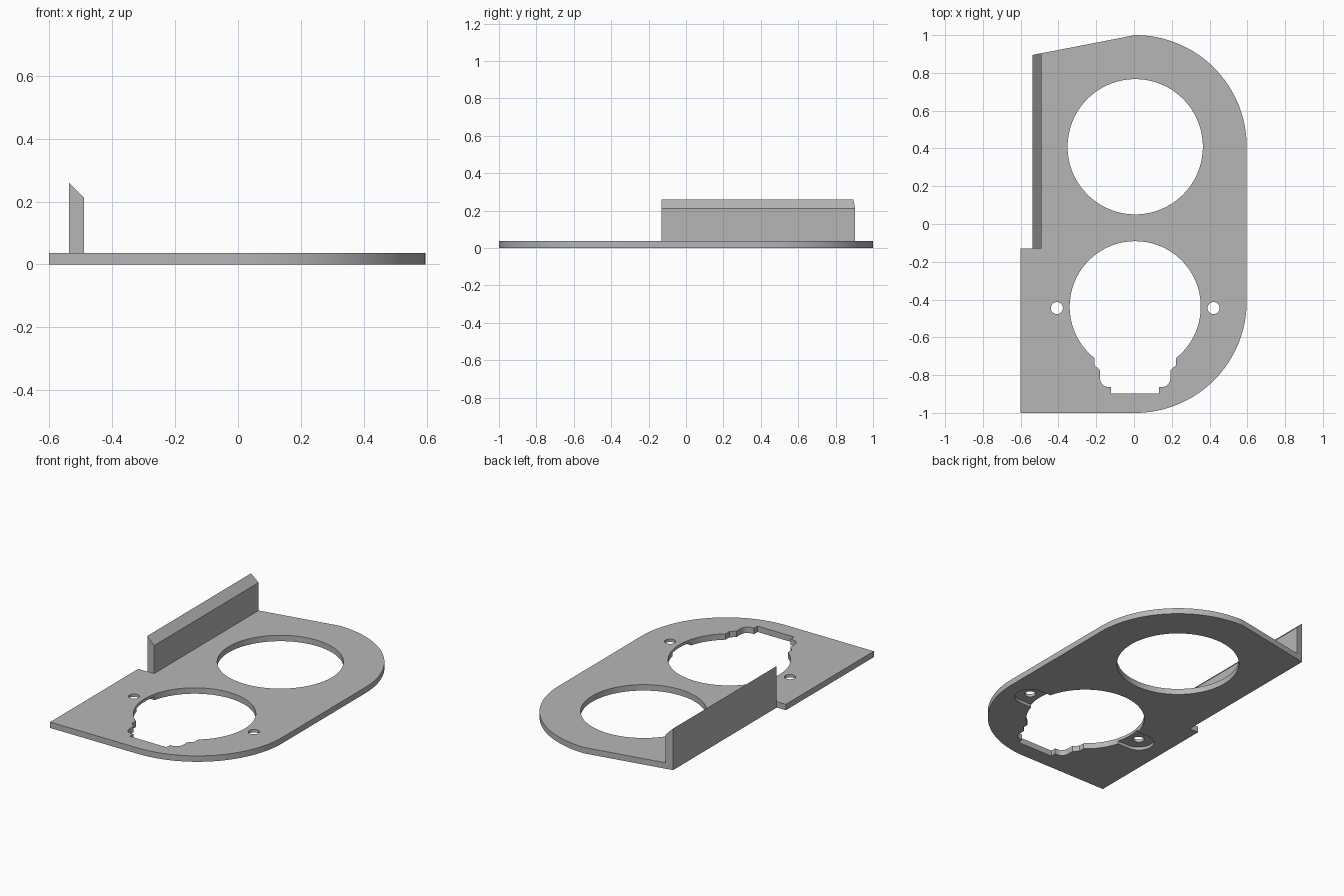
import bpy, bmesh
from math import sin, cos, radians, sqrt, atan2, degrees

cube = bpy.data.objects.get("Cube")
if cube:
    bpy.data.objects.remove(cube, do_unlink=True)

grey = bpy.data.materials.new("plain grey")
grey.use_nodes = True
grey.diffuse_color = (0.47, 0.47, 0.47, 1)
grey.node_tree.nodes["Principled BSDF"].inputs["Base Color"].default_value = grey.diffuse_color

THICK = 0.037      # plate thickness
MID = 0.0065       # x of the hole centres
SLOT_Y = -0.438    # y of the notched opening
SLOT_R = 0.347


def arc(cx, cy, r, a0, a1, steps):
    """Points on an arc, angles in degrees."""
    angles = [radians(a0 + (a1 - a0) * i / steps) for i in range(steps + 1)]
    return [(cx + r * cos(a), cy + r * sin(a)) for a in angles]


def circle(cx, cy, r, steps):
    return arc(cx, cy, r, 0, 360, steps)[:-1]


def prism(name, outline, z0, top):
    """Upright solid over an outline; top gives the height at each x."""
    bm = bmesh.new()
    low = [bm.verts.new((x, y, z0)) for x, y in outline]
    high = [bm.verts.new((x, y, top(x))) for x, y in outline]
    bm.faces.new(low)
    bm.faces.new(high)
    for i in range(len(low)):
        j = (i + 1) % len(low)
        bm.faces.new((low[i], low[j], high[j], high[i]))
    bmesh.ops.recalc_face_normals(bm, faces=bm.faces)
    mesh = bpy.data.meshes.new(name)
    bm.to_mesh(mesh)
    bm.free()
    mesh.materials.append(grey)
    obj = bpy.data.objects.new(name, mesh)
    bpy.context.collection.objects.link(obj)
    return obj


def cut(target, outline, z0=-0.1, z1=0.1):
    """Cut a prism-shaped hole out of the target."""
    cutter = prism("cutter", outline, z0, lambda x: z1)
    cutter.hide_render = True
    mod = target.modifiers.new("hole", "BOOLEAN")
    mod.operation = "DIFFERENCE"
    mod.solver = "EXACT"
    mod.object = cutter
    deps = bpy.context.evaluated_depsgraph_get()
    mesh = bpy.data.meshes.new_from_object(target.evaluated_get(deps))
    target.modifiers.clear()
    target.data = mesh
    bpy.data.objects.remove(cutter, do_unlink=True)


# Base plate: rounded on its left, square on its right, slanted at the back
outline = [(-0.6, -1), (MID, -1)]
outline += arc(MID, -0.41, 0.59, -90, 0, 32)[1:]
outline += arc(MID, 0.41, 0.59, 0, 90, 32)
outline += [(-0.537, 0.895), (-0.537, -0.13), (-0.6, -0.13)]
plate = prism("base_plate", outline, 0, lambda x: THICK)

# Round opening
cut(plate, circle(MID, 0.409, 0.358, 96))

# Notched opening: a circle that steps inwards to a narrow slot
half = [(0.216, -0.747), (0.186, -0.775)]
half += arc(0.141, -0.818, 0.045, 0, -90, 8)
half += [(0.127, -0.863), (0.127, -0.898)]
start = degrees(atan2(-sqrt(SLOT_R ** 2 - 0.216 ** 2), 0.216))
opening = arc(MID, SLOT_Y, SLOT_R, start, 180 - start, 80)
opening += [(MID - x, y) for x, y in half]
opening += [(MID + x, y) for x, y in reversed(half)]
cut(plate, opening)

# Screw holes, each with a rounded recess underneath that runs into the opening
for side in (-1, 1):
    tab = arc(0.415, 0, 0.09, -90, 90, 20)
    tab = [(0.28, -0.09)] + tab + [(0.28, 0.09)]
    cut(plate, [(MID + side * x, -0.445 + y) for x, y in tab], -0.1, 0.019)
    cut(plate, circle(MID + side * 0.415, -0.445, 0.032, 32))

# Upright side wall with a bevelled top edge
wall = prism("side_wall",
             [(-0.537, -0.13), (-0.49, -0.13), (-0.49, 0.904), (-0.537, 0.895)],
             THICK, lambda x: 0.26 if x < -0.5 else 0.212)

# Smooth the curved edges, keep the corners sharp
bpy.ops.object.select_all(action="DESELECT")
for obj in (plate, wall):
    obj.select_set(True)
bpy.context.view_layer.objects.active = plate
bpy.ops.object.shade_smooth_by_angle(angle=radians(25))
